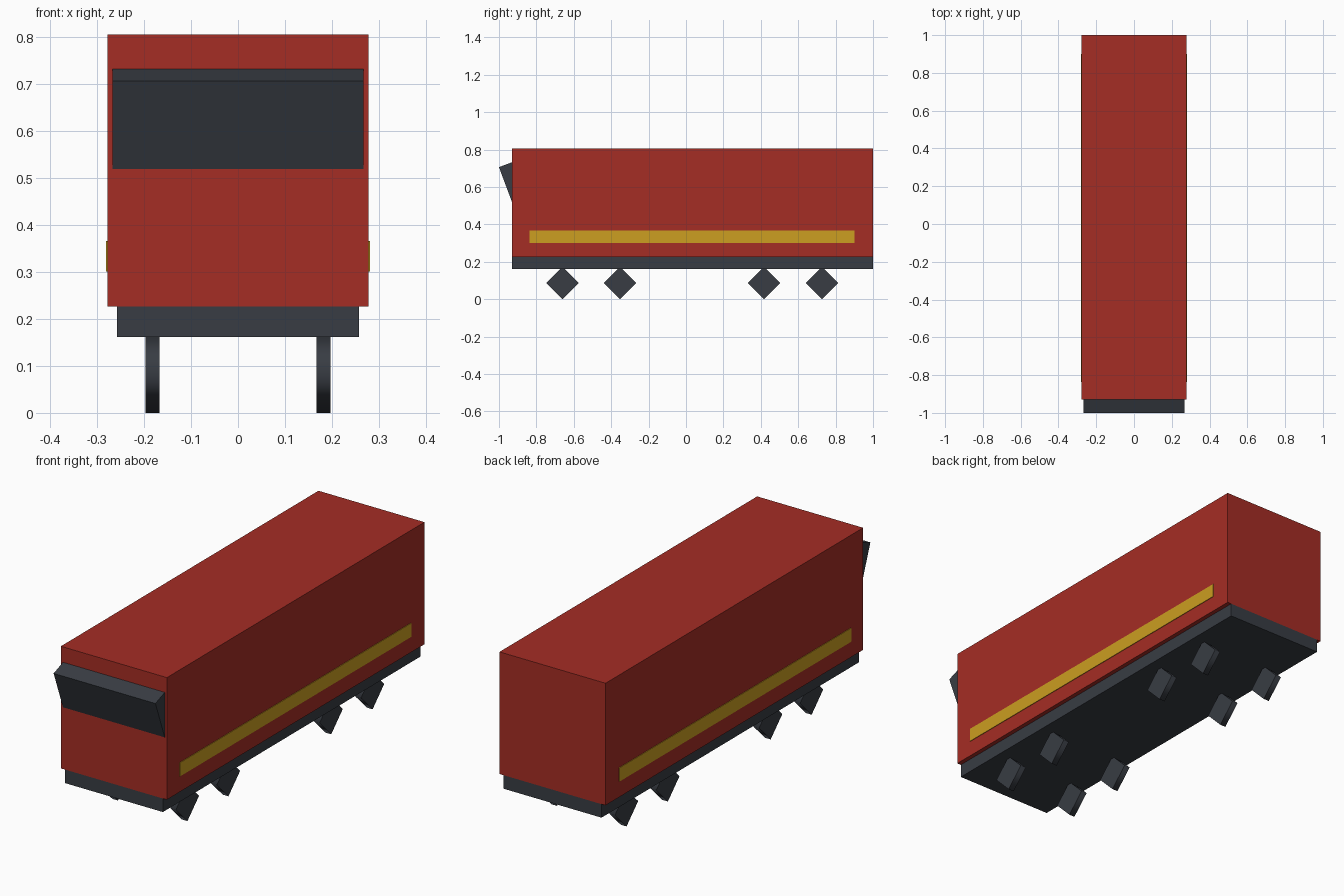
import bpy
from math import cos, pi, radians, sin
from mathutils import Matrix, Vector

default = bpy.data.objects.get("Cube")
if default:
    bpy.data.objects.remove(default, do_unlink=True)


def material(name, rgb):
    mat = bpy.data.materials.new(name)
    mat.use_nodes = True
    mat.diffuse_color = (*rgb, 1)
    mat.node_tree.nodes["Principled BSDF"].inputs["Base Color"].default_value = (*rgb, 1)
    return mat


red = material("brick red", (0.376, 0.026, 0.018))
yellow = material("stripe yellow", (0.604, 0.342, 0.015))
dark = material("dark slate", (0.040, 0.046, 0.057))


def box(name, low, high, mat):
    """Axis-aligned box between two opposite corners."""
    low, high = Vector(low), Vector(high)
    bpy.ops.mesh.primitive_cube_add(size=1)
    obj = bpy.context.object
    obj.name = name
    size = high - low
    obj.data.transform(Matrix.Diagonal((*size, 1)))
    obj.location = (low + high) / 2
    obj.data.materials.append(mat)
    return obj


FRONT, BACK = -0.93, 1.0

# Car body and underframe
box("body", (-0.278, FRONT, 0.226), (0.278, BACK, 0.805), red)
box("underframe", (-0.257, FRONT, 0.162), (0.257, BACK, 0.226), dark)

# Slanted windscreen, partly sunk into the front wall
tilt = radians(20.5)
depth, height = 0.11, 0.24
windscreen = box("windscreen", (-0.267, 0, -height), (0.267, depth, 0), dark)
windscreen.data.transform(Matrix.Translation((0, depth / 2, -height / 2)))
windscreen.data.transform(Matrix.Rotation(tilt, 4, "X"))
windscreen.location = (0, -1.0, 0.706)

# Side stripes
for side, label in ((1, "left"), (-1, "right")):
    box(label + "_stripe", (side * 0.279 - 0.002, -0.837, 0.301),
        (side * 0.279 + 0.002, 0.90, 0.366), yellow)

# Four-sided wheels standing on their corners
radius = 0.087
for axle, y in enumerate((-0.66, -0.353, 0.417, 0.727), 1):
    for side, label in ((1, "left"), (-1, "right")):
        bpy.ops.mesh.primitive_cylinder_add(vertices=4, radius=radius, depth=0.03)
        wheel = bpy.context.object
        wheel.name = f"{label}_wheel_{axle}"
        wheel.data.transform(Matrix.Rotation(pi / 2, 4, "Y"))
        wheel.location = (side * 0.182, y, radius)
        wheel.data.materials.append(dark)
        for face in wheel.data.polygons:
            face.use_smooth = abs(face.normal.x) < 0.5
